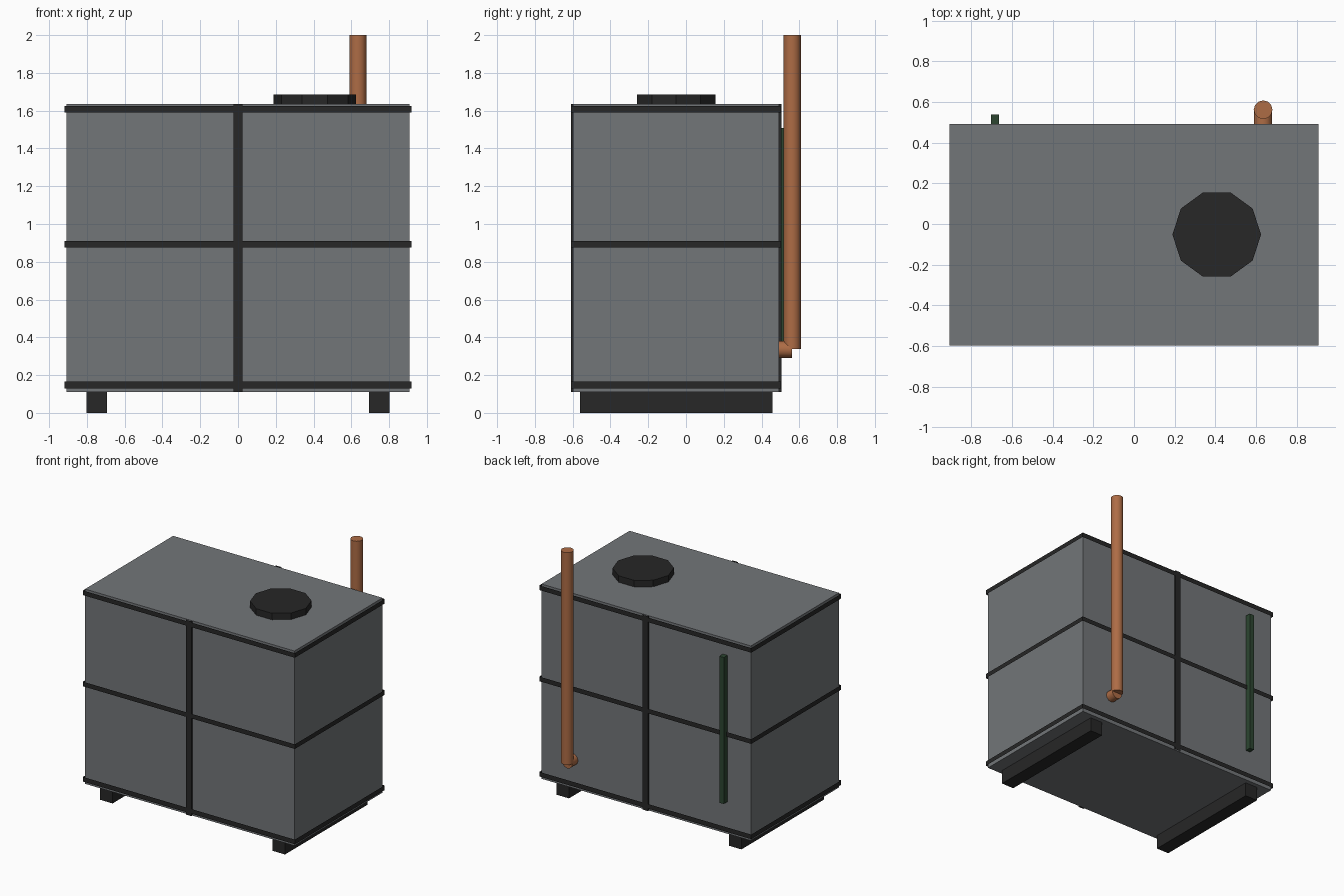
import bpy, bmesh, math
from mathutils import Matrix, Vector

if "Cube" in bpy.data.objects:
    bpy.data.objects.remove(bpy.data.objects["Cube"])

CY = -0.052            # depth centre of the tank
Z0, Z1 = 0.11, 1.635   # tank bottom and top
BACK = CY + 0.545      # back wall


def material(name, rgb):
    m = bpy.data.materials.new(name)
    m.diffuse_color = (*rgb, 1)
    m.use_nodes = True
    m.node_tree.nodes["Principled BSDF"].inputs["Base Color"].default_value = m.diffuse_color
    return m


GREY = material("tank_grey", (0.17, 0.18, 0.19))
DARK = material("dark_steel", (0.02, 0.02, 0.02))
COPPER = material("copper", (0.42, 0.15, 0.06))
GREEN = material("gauge_green", (0.025, 0.06, 0.03))


def finish(name, bm, mat):
    bmesh.ops.recalc_face_normals(bm, faces=bm.faces)
    me = bpy.data.meshes.new(name)
    bm.to_mesh(me)
    bm.free()
    me.materials.append(mat)
    ob = bpy.data.objects.new(name, me)
    bpy.context.collection.objects.link(ob)
    return ob


def box(name, x, y, z, mat, capped=True):
    """Box from (min, max) ranges; uncapped boxes are open at top and bottom."""
    bm = bmesh.new()
    size = [r[1] - r[0] for r in (x, y, z)]
    mid = Vector([(r[1] + r[0]) / 2 for r in (x, y, z)])
    bmesh.ops.create_cube(bm, size=1, matrix=Matrix.Translation(mid) @ Matrix.Diagonal((*size, 1)))
    if not capped:
        bm.normal_update()
        bmesh.ops.delete(bm, geom=[f for f in bm.faces if abs(f.normal.z) > 0.9], context='FACES')
    return finish(name, bm, mat)


def cylinder(name, start, end, radius, sides, mat, smooth=False, turn=0):
    a, b = Vector(start), Vector(end)
    rot = (b - a).to_track_quat('Z', 'Y').to_matrix().to_4x4()
    bm = bmesh.new()
    bmesh.ops.create_cone(bm, cap_ends=True, segments=sides, radius1=radius, radius2=radius,
                          depth=(b - a).length,
                          matrix=Matrix.Translation((a + b) / 2) @ rot @ Matrix.Rotation(turn, 4, 'Z'))
    ob = finish(name, bm, mat)
    if smooth:
        bpy.ops.object.select_all(action='DESELECT')
        ob.select_set(True)
        bpy.context.view_layer.objects.active = ob
        bpy.ops.object.shade_smooth_by_angle(angle=math.radians(40))
    return ob


# Tank body
box("tank_body", (-0.907, 0.907), (CY - 0.545, BACK), (Z0, Z1), GREY)

# Horizontal bands around the tank
for label, z in (("bottom", 0.147), ("middle", 0.893), ("top", 1.607)):
    box(label + "_band", (-0.918, 0.918), (CY - 0.556, CY + 0.556), (z - 0.018, z + 0.018), DARK, capped=False)

# Upright straps at the middle of the front and back
for label, s in (("front", -1), ("back", 1)):
    ys = sorted((CY + s * 0.54, CY + s * 0.557))
    box(label + "_strap", (-0.023, 0.023), ys, (Z0, Z1), DARK, capped=False)

# Skid feet
for label, x in (("left", -0.747), ("right", 0.747)):
    box(label + "_foot", (x - 0.054, x + 0.054), (CY - 0.51, CY + 0.51), (0, Z0), DARK)

# Ten-sided hatch with points along x
hatch = cylinder("hatch", (0.407, CY, Z1), (0.407, CY, 1.686), 0.218, 10, DARK, turn=math.pi / 2 * 0)
if max(v.co.x for v in hatch.data.vertices) < 0.407 + 0.217:
    hatch.data.transform(Matrix.Translation((0.407, CY, 0)) @ Matrix.Rotation(math.pi / 10, 4, 'Z')
                         @ Matrix.Translation((-0.407, -CY, 0)))

# Copper outlet stub and riser at the back
cylinder("outlet_stub", (0.635, BACK - 0.01, 0.336), (0.635, 0.562, 0.336), 0.045, 12, COPPER, smooth=True)
cylinder("riser_pipe", (0.635, 0.562, 0.338), (0.635, 0.562, 2.0), 0.046, 12, COPPER, smooth=True)

# Level gauge at the back
box("level_gauge", (-0.704, -0.665), (BACK, 0.538), (0.36, 1.507), GREEN)
